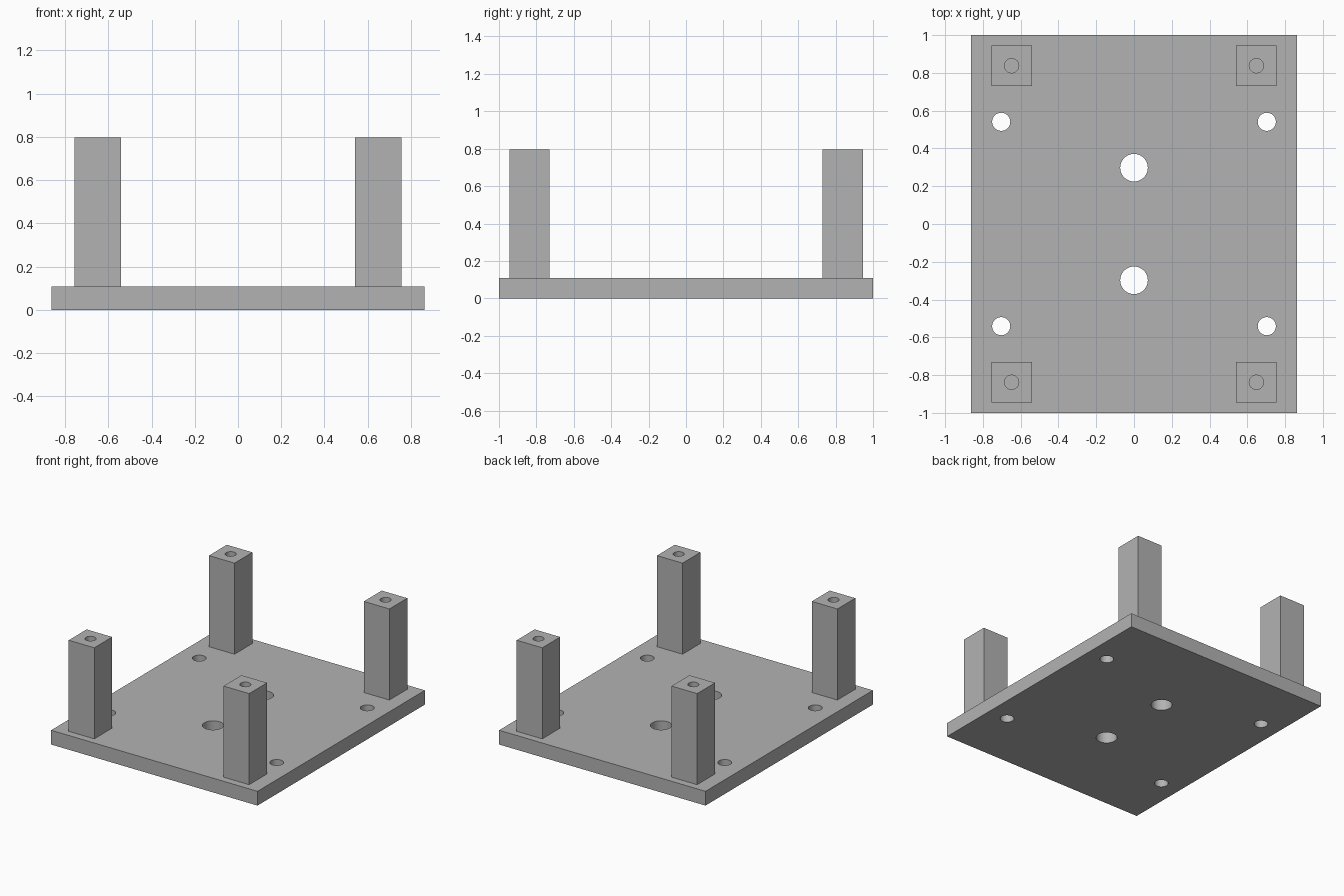
import bpy
import bmesh
from mathutils import Matrix, Vector

default_cube = bpy.data.objects.get("Cube")
if default_cube:
    bpy.data.objects.remove(default_cube, do_unlink=True)

PLATE_SIZE = Vector((1.727, 2.0, 0.108))
POST_WIDTH = 0.214
TOP = 0.797
POST_X, POST_Y = 0.648, 0.838
SCREW_DEPTH = 0.4

grey = bpy.data.materials.new("plain grey")
grey.use_nodes = True
colour = (0.45, 0.45, 0.45, 1)
grey.diffuse_color = colour
grey.node_tree.nodes["Principled BSDF"].inputs["Base Color"].default_value = colour


def make_object(name, bm):
    mesh = bpy.data.meshes.new(name)
    bm.to_mesh(mesh)
    bm.free()
    mesh.materials.append(grey)
    obj = bpy.data.objects.new(name, mesh)
    bpy.context.collection.objects.link(obj)
    return obj


def box(name, x, y, bottom, size):
    bm = bmesh.new()
    centre = Vector((x, y, bottom + size.z / 2))
    bmesh.ops.create_cube(bm, size=1, matrix=Matrix.Translation(centre) @ Matrix.Diagonal(size).to_4x4())
    return make_object(name, bm)


def drill(obj, holes, bottom, top):
    """Cut upright round holes, given as (x, y, radius)."""
    bm = bmesh.new()
    for x, y, radius in holes:
        bmesh.ops.create_cone(bm, cap_ends=True, segments=48, radius1=radius, radius2=radius,
                              depth=top - bottom,
                              matrix=Matrix.Translation((x, y, (top + bottom) / 2)))
    cutter = make_object("hole_cutter", bm)
    cutter.hide_render = True
    mod = obj.modifiers.new("holes", 'BOOLEAN')
    mod.operation = 'DIFFERENCE'
    mod.solver = 'EXACT'
    mod.object = cutter
    bpy.ops.object.select_all(action='DESELECT')
    obj.select_set(True)
    bpy.context.view_layer.objects.active = obj
    bpy.ops.object.modifier_apply(modifier=mod.name)
    bpy.data.objects.remove(cutter, do_unlink=True)
    bpy.ops.object.shade_smooth_by_angle()


# Base plate with two large centre holes and four mounting holes
plate = box("base_plate", 0, 0, 0, PLATE_SIZE)
holes = [(0, s * 0.298, 0.073) for s in (-1, 1)]
holes += [(sx * 0.703, sy * 0.541, 0.048) for sx in (-1, 1) for sy in (-1, 1)]
drill(plate, holes, -0.1, PLATE_SIZE.z + 0.1)

# Four square posts, each with a blind screw hole in the top
post_size = Vector((POST_WIDTH, POST_WIDTH, TOP - PLATE_SIZE.z))
for side, sx in (("left", 1), ("right", -1)):
    for end, sy in (("front", -1), ("back", 1)):
        x, y = sx * POST_X, sy * POST_Y
        post = box(f"{end}_{side}_post", x, y, PLATE_SIZE.z, post_size)
        drill(post, [(x, y, 0.038)], TOP - SCREW_DEPTH, TOP + 0.1)
